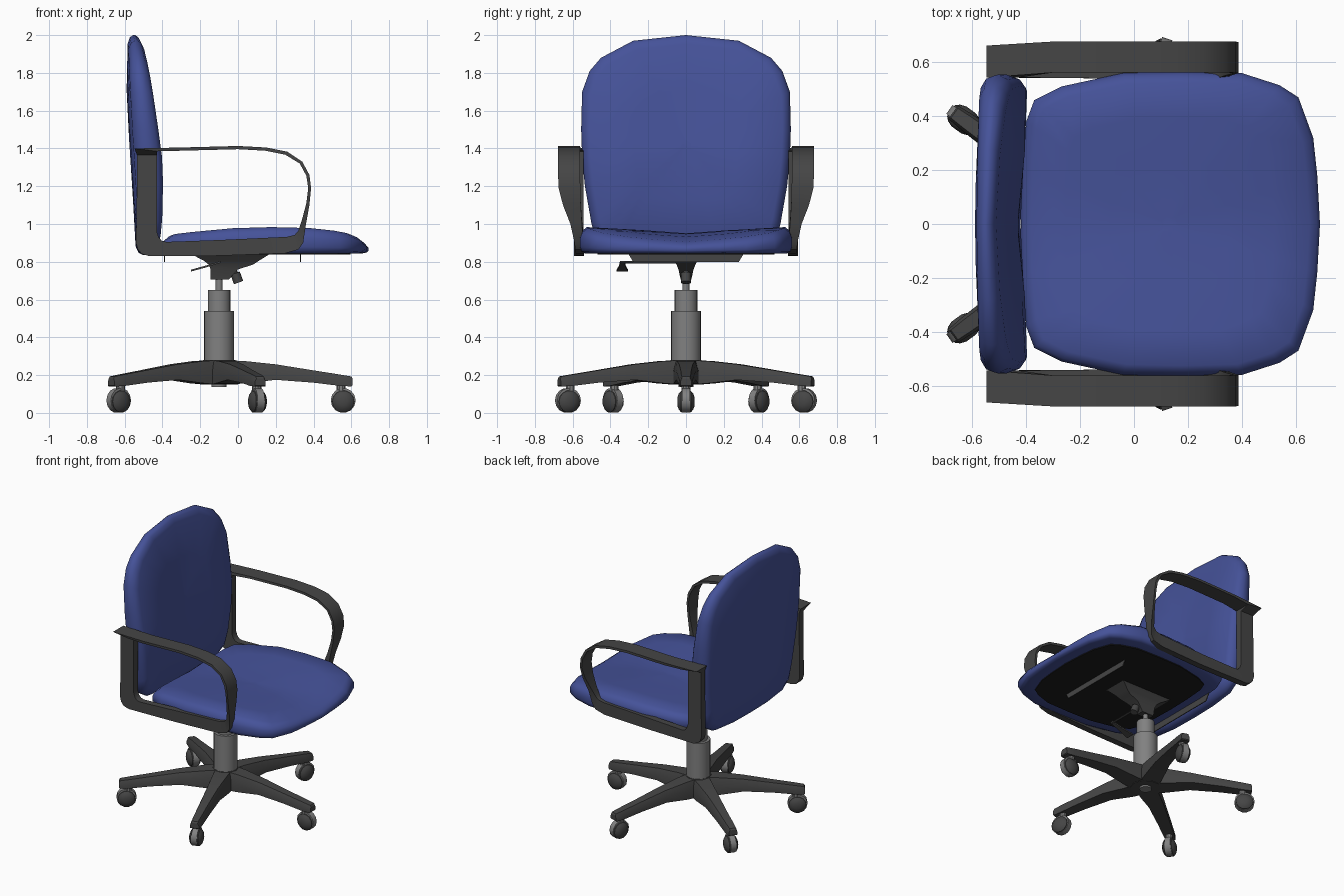
import bpy, bmesh, math
from mathutils import Vector, Matrix

if "Cube" in bpy.data.objects:
    bpy.data.objects.remove(bpy.data.objects["Cube"])


def material(name, rgb):
    m = bpy.data.materials.new(name)
    m.diffuse_color = (*rgb, 1)
    m.use_nodes = True
    m.node_tree.nodes["Principled BSDF"].inputs["Base Color"].default_value = m.diffuse_color
    return m


BLUE = material("blue_fabric", (0.06, 0.085, 0.32))
DARK = material("dark_plastic", (0.06, 0.06, 0.06))
BLACK = material("black_panel", (0.012, 0.012, 0.012))
GREY = material("grey_metal", (0.22, 0.22, 0.22))


def interp(x, table):
    """Piecewise linear lookup in a list of (x, value) pairs."""
    if x <= table[0][0]:
        return table[0][1]
    for (a, u), (b, v) in zip(table, table[1:]):
        if x <= b:
            return u + (v - u) * (x - a) / (b - a)
    return table[-1][1]


def loft(name, rings, mat, loop=False, angle=35, matrix=None):
    """Skin rings of equal point count; capped unless the rings form a loop."""
    bm = bmesh.new()
    vs = [[bm.verts.new(p) for p in ring] for ring in rings]
    n = len(vs[0])
    pairs = list(zip(vs, vs[1:] + vs[:1])) if loop else list(zip(vs, vs[1:]))
    for a, b in pairs:
        for i in range(n):
            j = (i + 1) % n
            bm.faces.new((a[i], a[j], b[j], b[i]))
    if not loop:
        bm.faces.new(vs[0])
        bm.faces.new(vs[-1])
    bmesh.ops.recalc_face_normals(bm, faces=bm.faces)
    me = bpy.data.meshes.new(name)
    bm.to_mesh(me)
    bm.free()
    ob = bpy.data.objects.new(name, me)
    bpy.context.collection.objects.link(ob)
    me.materials.append(mat)
    if matrix:
        ob.matrix_world = matrix
    bpy.ops.object.select_all(action='DESELECT')
    ob.select_set(True)
    bpy.context.view_layer.objects.active = ob
    bpy.ops.object.shade_smooth_by_angle(angle=math.radians(angle))
    return ob


def turned(name, start, end, profile, mat, sides=16):
    """Round part along start->end; profile is (fraction along axis, radius)."""
    s, e = Vector(start), Vector(end)
    q = (e - s).to_track_quat('Z', 'Y')
    rings = [[s.lerp(e, t) + q @ Vector((r * math.cos(k * math.tau / sides),
                                         r * math.sin(k * math.tau / sides), 0))
              for k in range(sides)] for t, r in profile]
    return loft(name, rings, mat)


def mirrored(half):
    """Close a half outline (first and last point on the mirror line)."""
    return half + [(a, -b) for a, b in half[-2:0:-1]]


# Seat cushion: scaled copies of the outline with a dished top
seat = mirrored([(0.69, 0), (0.68, 0.18), (0.665, 0.32), (0.61, 0.47), (0.54, 0.515), (0.40, 0.56),
                 (0.18, 0.565), (-0.04, 0.56), (-0.27, 0.51), (-0.37, 0.46), (-0.40, 0.38),
                 (-0.415, 0.2), (-0.42, 0)])
crown = [(-0.42, 0.925), (-0.35, 0.95), (0, 0.98), (0.25, 0.985), (0.45, 0.975), (0.6, 0.952), (0.69, 0.925)]
SX = 0.13


def seat_ring(s, level):
    ring = []
    for x, y in seat:
        px, py = SX + (x - SX) * s, y * s
        top = interp(px, crown) - 0.032 * max(0, 1 - abs(py) / 0.5)
        ring.append((px, py, 0.845 + (top - 0.845) * level))
    return ring


loft("seat", [seat_ring(s, l) for s, l in
              [(0.8, 0), (0.95, 0), (0.985, 0.08), (1, 0.25), (1, 0.6), (0.98, 0.83), (0.93, 1),
               (0.7, 1), (0.4, 1), (0.05, 1)]], BLUE, angle=50)
loft("seat_underside", [[(SX + (x - SX) * 0.83, y * 0.83, z) for x, y in seat] for z in (0.85, 0.838)], BLACK)

# Backrest cushion: outline in (z, y), thickness follows front and rear curves
back = mirrored([(2.0, 0), (1.97, 0.28), (1.88, 0.45), (1.81, 0.51), (1.70, 0.55), (1.5, 0.555),
                 (1.35, 0.55), (1.2, 0.535), (1.0, 0.50), (0.90, 0.47), (0.85, 0.39), (0.835, 0.2), (0.835, 0)])
rear_x = [(0.84, -0.54), (1.2, -0.56), (1.6, -0.587), (1.8, -0.592), (2.0, -0.582)]
front_x = [(0.84, -0.42), (1.0, -0.402), (1.3, -0.395), (1.6, -0.435), (1.9, -0.485), (2.0, -0.495)]


def back_ring(s, t):
    ring = []
    for z, y in back:
        pz, py = 1.42 + (z - 1.42) * s, y * s
        r = interp(pz, rear_x) + 0.02 * (py / 0.5) ** 2
        f = interp(pz, front_x) - 0.022 * max(0, 1 - abs(py) / 0.45)
        ring.append((r + (f - r) * t, py, pz))
    return ring


loft("backrest", [back_ring(s, t) for s, t in
                  [(0.05, 0), (0.5, 0), (0.92, 0), (0.98, 0.15), (1, 0.4), (1, 0.6), (0.975, 0.85),
                   (0.92, 1), (0.5, 1), (0.05, 1)]], BLUE, angle=50)

# Armrests: closed loop of (outer x, z, inner x, z); width varies with height
arm = [(-0.54, 0.90, -0.43, 0.96), (-0.53, 0.865, -0.42, 0.93), (-0.51, 0.842, -0.405, 0.912),
       (-0.47, 0.83, -0.38, 0.905), (-0.1, 0.832, -0.1, 0.915), (0.25, 0.845, 0.26, 0.932),
       (0.32, 0.865, 0.30, 0.942), (0.345, 0.90, 0.32, 0.965), (0.36, 1.0, 0.338, 1.02),
       (0.378, 1.10, 0.362, 1.11), (0.387, 1.19, 0.372, 1.19), (0.378, 1.26, 0.362, 1.255),
       (0.34, 1.33, 0.327, 1.32), (0.26, 1.383, 0.25, 1.367), (0.15, 1.405, 0.145, 1.388),
       (0, 1.413, 0, 1.396), (-0.3, 1.405, -0.3, 1.388), (-0.548, 1.40, -0.43, 1.385),
       (-0.535, 1.365, -0.43, 1.365), (-0.535, 1.2, -0.43, 1.2)]
outer_y = [(0.83, 0.585), (0.9, 0.59), (1.0, 0.612), (1.11, 0.655), (1.2, 0.677)]
for side, label in ((1, "left"), (-1, "right")):
    rings = []
    for xo, zo, xi, zi in arm:
        y0 = interp(zo, [(0.83, 0.54), (1.1, 0.557), (1.3, 0.562)])
        y1 = interp(zo, outer_y)
        if xo < -0.4:
            y0, y1 = 0.543, (0.662 if zo > 1.38 else 0.592)
        rings.append([(xo, side * y0, zo), (xo, side * y1, zo), (xi, side * y1, zi), (xi, side * y0, zi)])
    loft("armrest_" + label, rings, DARK, loop=True)

# Gas column
CX = -0.1
turned("column_lower", (CX, 0, 0.26), (CX, 0, 0.54), [(0, 0.08), (1, 0.08)], GREY, 20)
turned("column_upper", (CX, 0, 0.53), (CX, 0, 0.65), [(0, 0.06), (1, 0.06)], GREY, 20)
turned("column_rod", (CX, 0, 0.64), (CX, 0, 0.73), [(0, 0.018), (1, 0.018)], GREY, 12)
turned("column_foot", (CX, 0, 0.138), (CX, 0, 0.2), [(0, 0.04), (1, 0.04)], GREY)

# Tilt mechanism, mounting plates, knob and lever
loft("tilt_mechanism", [[(a, -w, z), (b, -w, z), (b, w, z), (a, w, z)] for z, a, b, w in
                        [(0.705, -0.145, -0.05, 0.028), (0.76, -0.145, 0.0, 0.04), (0.785, -0.155, 0.08, 0.05),
                         (0.805, -0.18, 0.11, 0.06), (0.842, -0.25, 0.17, 0.09)]], DARK)
for x, label in ((-0.39, "rear"), (0.33, "front")):
    loft("mounting_plate_" + label, [[(x + d, -0.28, 0.80), (x + d, 0.28, 0.80), (x + d, 0.31, 0.85),
                                      (x + d, -0.31, 0.85)] for d in (-0.003, 0.003)], DARK)
turned("tension_knob", (-0.03, 0, 0.78), (0.003, 0, 0.69), [(0, 0.015), (0.45, 0.015), (0.46, 0.026), (1, 0.026)], DARK, 12)
turned("lever_rod", (CX, 0, 0.798), (CX, -0.345, 0.798), [(0, 0.007), (1, 0.007)], DARK, 8)
loft("lever_paddle", [[(x, -0.337 - w, z), (x, -0.337 + w, z), (x, -0.337 + w, z + 0.01), (x, -0.337 - w, z + 0.01)]
                      for x, z, w in [(-0.09, 0.795, 0.012), (-0.17, 0.77, 0.018), (-0.25, 0.748, 0.03)]], DARK)

# Five-star base: hub, then leg and caster repeated around it
turned("base_hub", (CX, 0, 0.15), (CX, 0, 0.28), [(0, 0.10), (0.8, 0.095), (1, 0.085)], DARK, 10)
leg = [(0.0, 0.279, 0.15, 0.055, 0.07), (0.13, 0.275, 0.155, 0.048, 0.065), (0.3, 0.257, 0.175, 0.036, 0.052),
       (0.5, 0.225, 0.16, 0.028, 0.042), (0.64, 0.203, 0.143, 0.025, 0.036), (0.70, 0.193, 0.14, 0.022, 0.031),
       (0.706, 0.182, 0.145, 0.022, 0.03)]
for i in range(5):
    m = Matrix.Translation((CX, 0, 0)) @ Matrix.Rotation(i * math.tau / 5, 4, 'Z')
    tag = str(i + 1)
    loft("base_leg_" + tag, [[(r, -wb, zb), (r, wb, zb), (r, wb, zb + (zt - zb) * 0.55), (r, wt, zt),
                              (r, -wt, zt), (r, -wb, zb + (zt - zb) * 0.55)] for r, zt, zb, wt, wb in leg],
         DARK, matrix=m, angle=25)
    parts = [turned("caster_stem_" + tag, (0.645, 0, 0.07), (0.645, 0, 0.155), [(0, 0.024), (1, 0.024)], GREY, 10),
             turned("caster_hood_" + tag, (0.657, -0.02, 0.066), (0.657, 0.02, 0.066), [(0, 0.066), (1, 0.066)], GREY, 14)]
    for s, label in ((1, "a"), (-1, "b")):
        parts.append(turned("caster_wheel_" + tag + label, (0.657, s * 0.012, 0.06), (0.657, s * 0.046, 0.06),
                            [(0, 0.06), (0.4, 0.058), (0.75, 0.045), (1, 0.022)], DARK, 14))
    for p in parts:
        p.matrix_world = m
